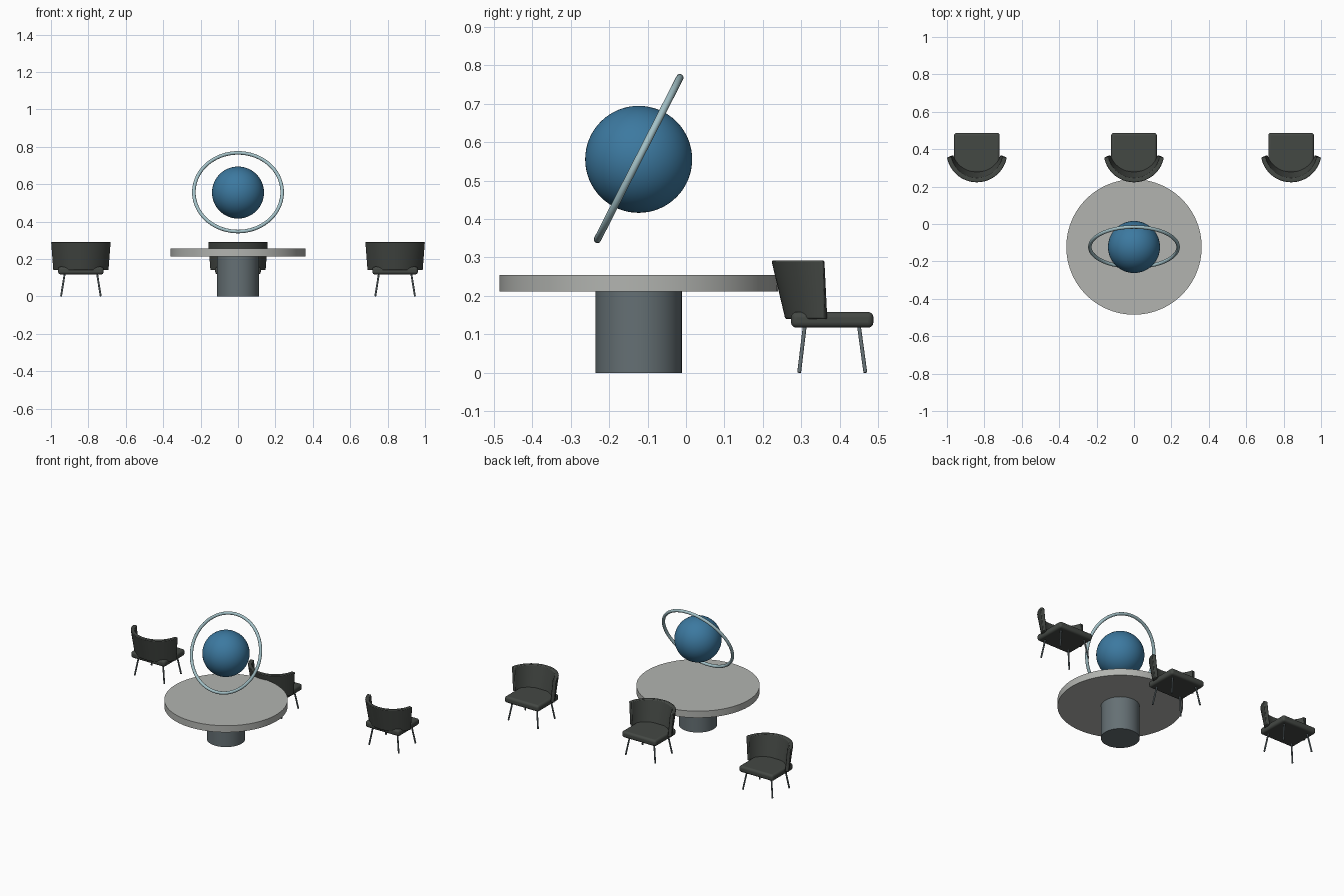
import bpy, bmesh, math
from mathutils import Vector

if "Cube" in bpy.data.objects:
    bpy.data.objects.remove(bpy.data.objects["Cube"])


def lin(c):
    c /= 255
    return c / 12.92 if c <= 0.04045 else ((c + 0.055) / 1.055) ** 2.4


def material(name, r, g, b):
    m = bpy.data.materials.new(name)
    m.diffuse_color = (lin(r), lin(g), lin(b), 1)
    m.use_nodes = True
    m.node_tree.nodes["Principled BSDF"].inputs["Base Color"].default_value = m.diffuse_color
    return m


BLUE = material("globe blue", 60, 121, 160)
PALE = material("pale ring", 163, 193, 199)
STONE = material("table grey", 178, 180, 176)
STEEL = material("steel grey", 101, 112, 116)
DARK = material("dark upholstery", 68, 72, 68)


def finish(name, mat, angle=35):
    ob = bpy.context.object
    ob.name = name
    ob.data.materials.append(mat)
    bpy.ops.object.shade_smooth_by_angle(angle=math.radians(angle))
    return ob


def cylinder(name, mat, a, b, r, sides):
    a, b = Vector(a), Vector(b)
    bpy.ops.mesh.primitive_cylinder_add(vertices=sides, radius=r, depth=(b - a).length, location=(a + b) / 2)
    bpy.context.object.rotation_euler = (b - a).to_track_quat('Z', 'Y').to_euler()
    return finish(name, mat)


def bevel(ob, width, segments):
    mod = ob.modifiers.new("bevel", 'BEVEL')
    mod.width, mod.segments = width, segments
    mod.limit_method, mod.angle_limit = 'ANGLE', math.radians(40)


# Table with drum pedestal
TY = -0.123
cylinder("table_top", STONE, (0, TY, 0.212), (0, TY, 0.255), 0.362, 96)
cylinder("table_pedestal", STEEL, (0, TY, 0), (0, TY, 0.212), 0.112, 64)

# Floating globe and tilted ring
bpy.ops.mesh.primitive_uv_sphere_add(segments=64, ring_count=32, radius=0.139, location=(0, TY, 0.555))
finish("globe", BLUE, 60)
bpy.ops.mesh.primitive_torus_add(major_radius=0.236, minor_radius=0.0095, major_segments=96, minor_segments=16,
                                 location=(0, TY, 0.557), rotation=(math.radians(63), 0, 0))
finish("globe_ring", PALE, 60)


def arc(half, y_back, y_end, z, thick, n=32):
    """Outer and inner curve of the backrest at one height."""
    d = y_end - y_back
    rad = (half * half + d * d) / (2 * d)
    cy = y_back + rad
    span = math.atan2(half, cy - y_end)
    return [[(r * math.sin(t), cy - r * math.cos(t), z)
             for t in (span * (2 * i / n - 1) for i in range(n + 1))] for r in (rad, rad - thick)]


def backrest(name, x):
    bm = bmesh.new()
    bo, bi = arc(0.149, 0.258, 0.360, 0.140, 0.024)
    to, ti = arc(0.160, 0.222, 0.356, 0.292, 0.024)
    loops = [[bm.verts.new(p) for p in c] for c in (bo, to, ti, bi)]
    for k in range(4):
        a, b = loops[k], loops[(k + 1) % 4]
        for i in range(len(a) - 1):
            bm.faces.new((a[i], a[i + 1], b[i + 1], b[i]))
    for i in (0, -1):
        bm.faces.new([c[i] for c in loops])
    bmesh.ops.recalc_face_normals(bm, faces=bm.faces)
    me = bpy.data.meshes.new(name)
    bm.to_mesh(me)
    bm.free()
    ob = bpy.data.objects.new(name, me)
    bpy.context.collection.objects.link(ob)
    bpy.ops.object.select_all(action='DESELECT')
    bpy.context.view_layer.objects.active = ob
    ob.select_set(True)
    ob.location.x = x
    bevel(finish(name, DARK), 0.004, 2)


# Three chairs in a row
for label, x in (("left", -0.84), ("middle", 0), ("right", 0.84)):
    bpy.ops.mesh.primitive_cube_add(size=1, location=(x, 0.380, 0.138))
    seat = bpy.context.object
    seat.scale = (0.244, 0.214, 0.041)
    bpy.ops.object.transform_apply(location=False, rotation=False, scale=True)
    bevel(finish(label + "_chair_seat", DARK), 0.014, 4)
    backrest(label + "_chair_back", x)
    for s in (-1, 1):
        for end, y0, y1 in (("rear", 0.294, 0.309), ("front", 0.466, 0.449)):
            cylinder(f"{label}_chair_{end}_leg", STEEL, (x + s * 0.106, y0, 0.001),
                     (x + s * 0.086, y1, 0.125), 0.005, 12)
